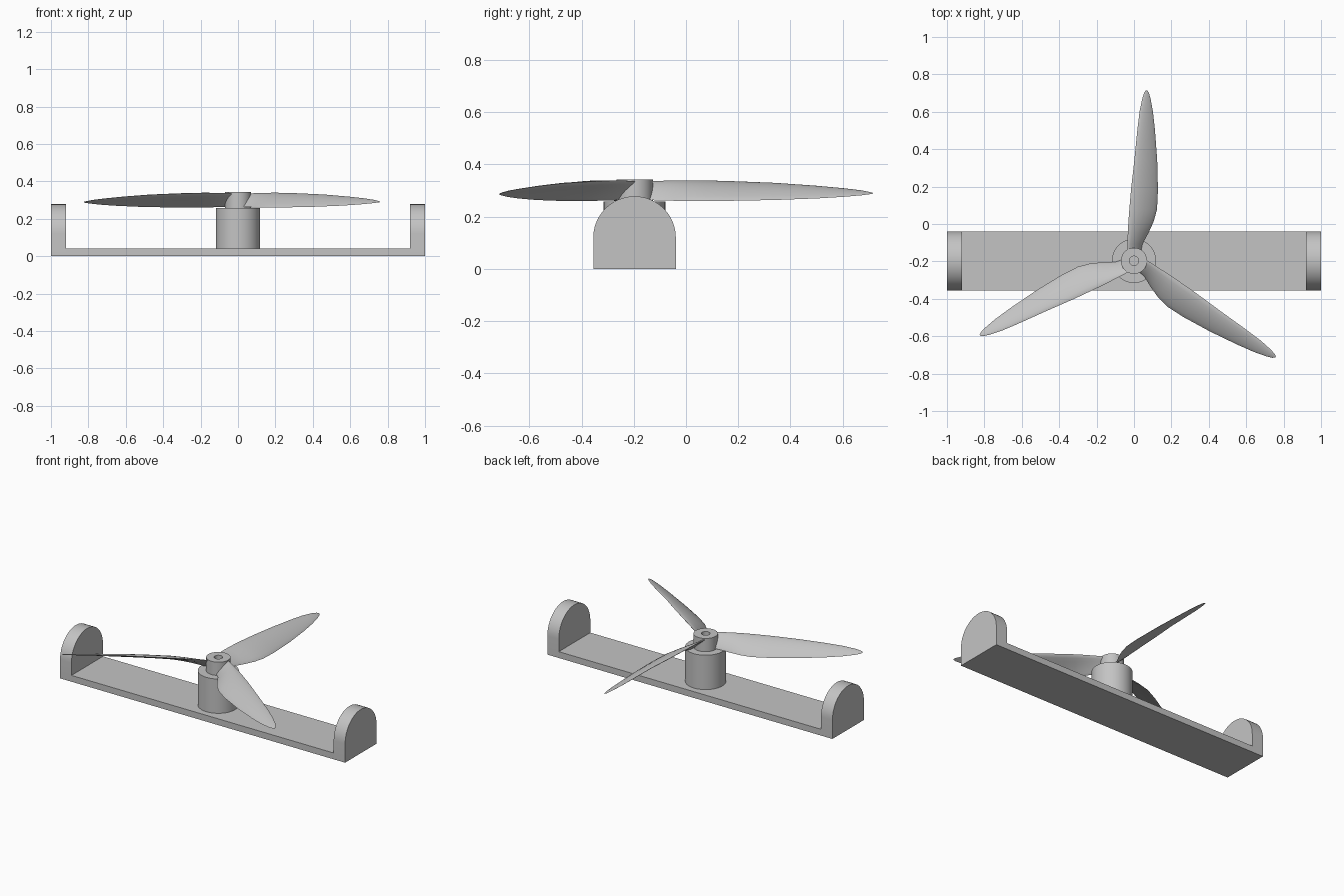
import bpy, bmesh, math
from mathutils import Matrix, Vector

cube = bpy.data.objects.get("Cube")
if cube:
    bpy.data.objects.remove(cube, do_unlink=True)

grey = bpy.data.materials.new("plain grey")
grey.use_nodes = True
COLOUR = (0.55, 0.55, 0.55, 1)
grey.diffuse_color = COLOUR
grey.node_tree.nodes["Principled BSDF"].inputs["Base Color"].default_value = COLOUR

CY = -0.197          # centre line of bracket, motor and rotor


def finish(name, bm, angle=35):
    bmesh.ops.recalc_face_normals(bm, faces=bm.faces[:])
    mesh = bpy.data.meshes.new(name)
    bm.to_mesh(mesh)
    bm.free()
    mesh.materials.append(grey)
    ob = bpy.data.objects.new(name, mesh)
    bpy.context.collection.objects.link(ob)
    bpy.ops.object.select_all(action='DESELECT')
    ob.select_set(True)
    bpy.context.view_layer.objects.active = ob
    bpy.ops.object.shade_smooth_by_angle(angle=math.radians(angle))
    return ob


def loft(name, rings, closed_ends=True):
    """Skin a list of equal-length closed rings."""
    bm = bmesh.new()
    rows = [[bm.verts.new(p) for p in ring] for ring in rings]
    n = len(rows[0])
    for a, b in zip(rows, rows[1:]):
        for i in range(n):
            j = (i + 1) % n
            bm.faces.new((a[i], a[j], b[j], b[i]))
    if closed_ends:
        bm.faces.new(rows[0])
        bm.faces.new(rows[-1])
    return finish(name, bm)


def lathe(name, profile, sides=48):
    """Revolve (radius, height) pairs around the rotor axis."""
    turn = [math.tau * i / sides for i in range(sides)]
    return loft(name, [[(r * math.cos(t), CY + r * math.sin(t), z) for t in turn]
                       for r, z in profile])


# Bracket: base plate with a round-topped upright at each end
HALF, WALL, FLOOR, TOP = 0.158, 0.08, 0.04, 0.278
bm = bmesh.new()
bmesh.ops.create_cube(bm, size=1, matrix=Matrix.Translation((0, CY, FLOOR / 2))
                      @ Matrix.Diagonal((2 - 2 * WALL, 2 * HALF, FLOOR, 1)))
finish("base_plate", bm)

arch = [(CY + HALF, 0)]
for i in range(25):
    t = math.pi * i / 24
    arch.append((CY + HALF * math.cos(t), TOP - HALF + HALF * math.sin(t)))
arch.append((CY - HALF, 0))
for name, side in (("left_upright", 1), ("right_upright", -1)):
    loft(name, [[(side * x, y, z) for y, z in arch] for x in (1 - WALL, 1)])

# Motor and rotor hub with a shaft hole in its top
lathe("motor", [(0.118, FLOOR), (0.118, 0.258)])
lathe("rotor_hub", [(0.07, 0.258), (0.07, 0.342), (0.025, 0.342), (0.025, 0.305)])

# Blade stations: radius, high edge x, low edge x, high edge z, low edge z
stations = [
    (0.04, -0.036, 0.035, 0.335, 0.265),
    (0.09, -0.036, 0.045, 0.337, 0.262),
    (0.15, -0.033, 0.078, 0.338, 0.261),
    (0.21, -0.030, 0.105, 0.338, 0.260),
    (0.275, -0.025, 0.123, 0.337, 0.260),
    (0.38, -0.016, 0.128, 0.334, 0.261),
    (0.54, 0.002, 0.124, 0.328, 0.264),
    (0.70, 0.018, 0.112, 0.317, 0.270),
    (0.80, 0.030, 0.101, 0.308, 0.276),
    (0.87, 0.045, 0.088, 0.300, 0.282),
    (0.90, 0.055, 0.079, 0.294, 0.286),
    (0.912, 0.063, 0.070, 0.291, 0.288),
]


def section(r, xa, xb, za, zb, steps=8):
    """Thin cambered aerofoil from the high leading edge to the low trailing edge."""
    lead, trail = Vector((xa, r, za)), Vector((xb, r, zb))
    chord = trail - lead
    up = Vector((-chord.z, 0, chord.x)).normalized()
    points = []
    for i in range(2 * steps):
        a = math.tau * i / (2 * steps)
        s = (1 - math.cos(a)) / 2
        thick = 0.055 * chord.length * math.sin(a) * (1.25 - 0.6 * s)
        camber = 0.04 * chord.length * 4 * s * (1 - s)
        points.append(lead + chord * s + up * (thick + camber))
    return points


for k, name in enumerate(("rear_blade", "right_blade", "left_blade")):
    place = Matrix.Translation((0, CY, 0)) @ Matrix.Rotation(math.tau * k / 3, 4, 'Z')
    loft(name, [[place @ p for p in section(*st)] for st in stations])
